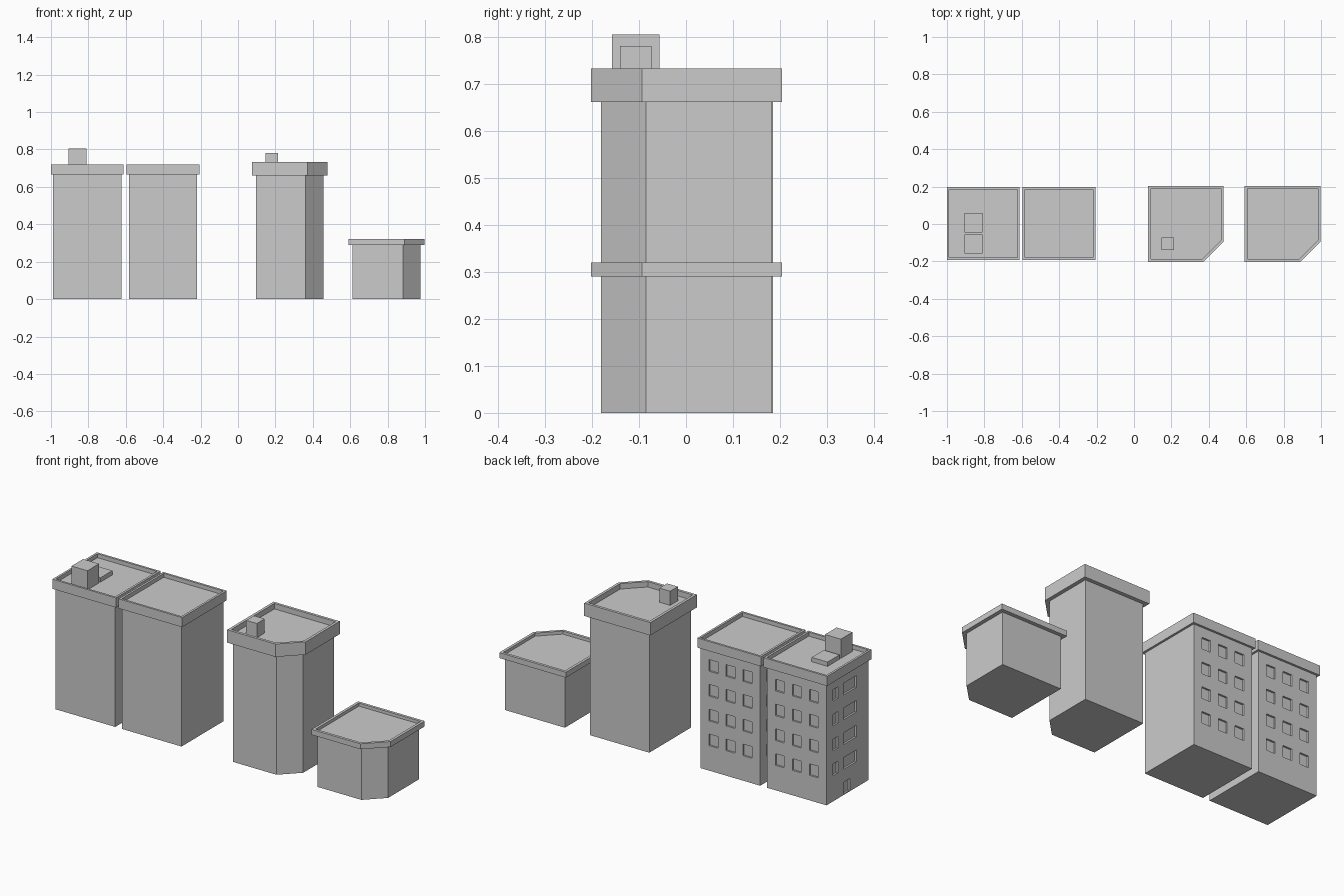
import bpy, bmesh

if "Cube" in bpy.data.objects:
    bpy.data.objects.remove(bpy.data.objects["Cube"])


def new_object(name, bm):
    bmesh.ops.recalc_face_normals(bm, faces=bm.faces)
    mesh = bpy.data.meshes.new(name)
    bm.to_mesh(mesh)
    bm.free()
    ob = bpy.data.objects.new(name, mesh)
    bpy.context.collection.objects.link(ob)
    return ob


def outline(x0, x1, y0, y1, cut, d):
    """Footprint grown by d; optional cut front-right corner."""
    x0, x1, y0, y1 = x0 - d, x1 + d, y0 - d, y1 + d
    if not cut:
        return [(x0, y0), (x1, y0), (x1, y1), (x0, y1)]
    c = cut + 0.586 * d
    return [(x0, y0), (x1 - c, y0), (x1, y0 + c), (x1, y1), (x0, y1)]


def building(name, foot, levels):
    """Loft the footprint through (offset, height) levels and cap both ends."""
    bm = bmesh.new()
    rings = [[bm.verts.new((x, y, z)) for x, y in outline(*foot, d)] for d, z in levels]
    n = len(rings[0])
    for a, b in zip(rings, rings[1:]):
        for i in range(n):
            j = (i + 1) % n
            bm.faces.new((a[i], a[j], b[j], b[i]))
    bm.faces.new(rings[0][::-1])
    bm.faces.new(rings[-1])
    return new_object(name, bm)


def add_box(bm, x0, x1, y0, y1, z0, z1):
    vs = bmesh.ops.create_cube(bm, size=1)["verts"]
    for v in vs:
        v.co = (x1 if v.co.x > 0 else x0, y1 if v.co.y > 0 else y0, z1 if v.co.z > 0 else z0)


def box(name, *dims):
    bm = bmesh.new()
    add_box(bm, *dims)
    return new_object(name, bm)


def cut_windows(ob, x0, x1, y1):
    """Recess the back window grid, the left-side windows and the side door."""
    bm = bmesh.new()
    depth, out = 0.01, 0.005
    for row in range(4):
        z = 0.17 + row * 0.137
        for col in (-1, 0, 1):
            x = (x0 + x1) / 2 + col * 0.104
            add_box(bm, x - 0.027, x + 0.027, y1 - depth, y1 + out, z - 0.032, z + 0.032)
        for ya, yb in ((0.086, 0.13), (-0.075, 0.035)):
            add_box(bm, x0 - out, x0 + depth, ya, yb, z - 0.028, z + 0.036)
    add_box(bm, x0 - out, x0 + depth, -0.018, 0.035, 0.006, 0.07)
    cutter = new_object("window_cutter", bm)
    cutter.hide_render = True
    mod = ob.modifiers.new("windows", "BOOLEAN")
    mod.operation, mod.solver, mod.object = "DIFFERENCE", "EXACT", cutter
    bpy.context.view_layer.objects.active = ob
    bpy.ops.object.modifier_apply(modifier=mod.name)
    bpy.data.objects.remove(cutter)


# Two square apartment blocks with windows
for name, x0 in (("left_block", -0.988), ("second_block", -0.583)):
    x1 = x0 + 0.364
    ob = building(name, (x0, x1, -0.18, 0.185, 0),
                  [(0, 0), (0, 0.667), (0.012, 0.667), (0.012, 0.72), (0.0, 0.72), (0.0, 0.698)])
    cut_windows(ob, x0, x1, 0.185)

# Tall and low corner buildings with cut front-right corners
building("corner_tower", (0.096, 0.458, -0.181, 0.183, 0.096),
         [(0, 0), (0, 0.661), (0.021, 0.661), (0.021, 0.732), (0.006, 0.732), (0.006, 0.702)])
building("low_corner_building", (0.612, 0.977, -0.181, 0.183, 0.096),
         [(0, 0), (0, 0.29), (0.021, 0.29), (0.021, 0.32), (0.006, 0.32), (0.006, 0.303)])

# Rooftop structures
box("roof_shed", -0.907, -0.81, -0.157, -0.056, 0.698, 0.804)
box("roof_hatch", -0.907, -0.81, -0.045, 0.06, 0.698, 0.722)
box("tower_roof_box", 0.148, 0.214, -0.14, -0.073, 0.702, 0.78)
